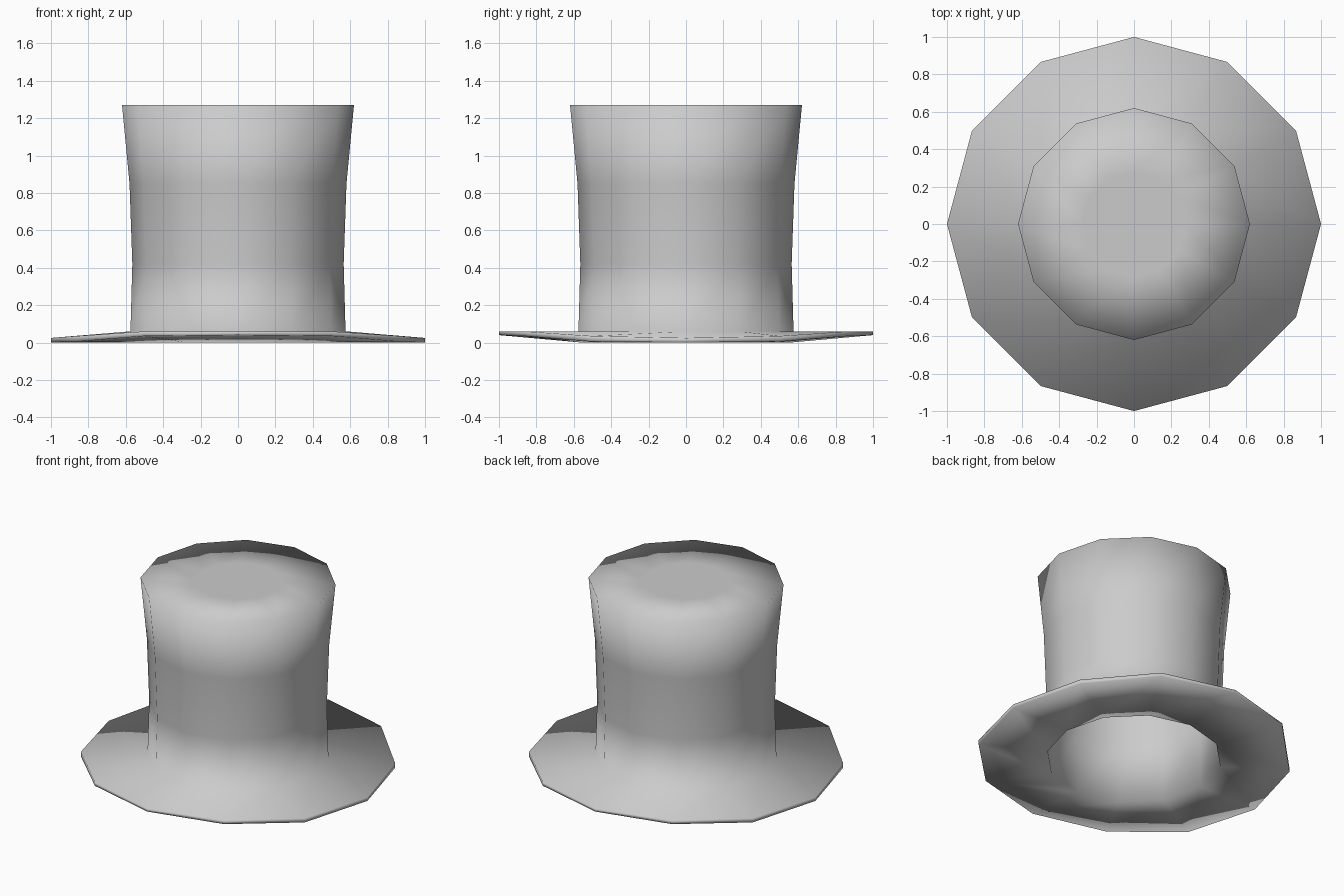
import bpy, bmesh
from math import cos, sin, radians

if "Cube" in bpy.data.objects:
    bpy.data.objects.remove(bpy.data.objects["Cube"])

SIDES = 12
# Brim edge heights by angle from the x axis (sides dip, front and back curl up)
EDGE_TOP = {0: .025, 30: .035, 60: .06, 90: .06}
EDGE_LOW = {0: 0, 30: .005, 60: .035, 90: .04}


def fold(a):
    a %= 180
    return min(a, 180 - a)


# Profile from the inside of the crown, round the brim, up to the crown's top
profile = [(.28, 1.25), (.60, 1.25), (.56, .85), (.545, .42), (.555, 0),
           (1.0, EDGE_LOW), (1.0, EDGE_TOP),
           (.575, .06), (.565, .42), (.58, .85), (.62, 1.27), (.28, 1.27)]

bm = bmesh.new()
rings = []
for r, z in profile:
    ring = []
    for i in range(SIDES):
        a = i * 360 // SIDES
        h = z[fold(a)] if isinstance(z, dict) else z
        ring.append(bm.verts.new((r * cos(radians(a)), r * sin(radians(a)), h)))
    rings.append(ring)

# Walls between neighbouring rings
for lo, hi in zip(rings, rings[1:]):
    for i in range(SIDES):
        j = (i + 1) % SIDES
        bm.faces.new((lo[i], lo[j], hi[j], hi[i]))

# Flat caps: inner ceiling and outer top
bm.faces.new(rings[0][::-1])
bm.faces.new(rings[-1])
bmesh.ops.recalc_face_normals(bm, faces=bm.faces[:])
for f in bm.faces:
    f.smooth = True

mesh = bpy.data.meshes.new("top_hat")
bm.to_mesh(mesh)
bm.free()
bpy.context.collection.objects.link(bpy.data.objects.new("top_hat", mesh))
